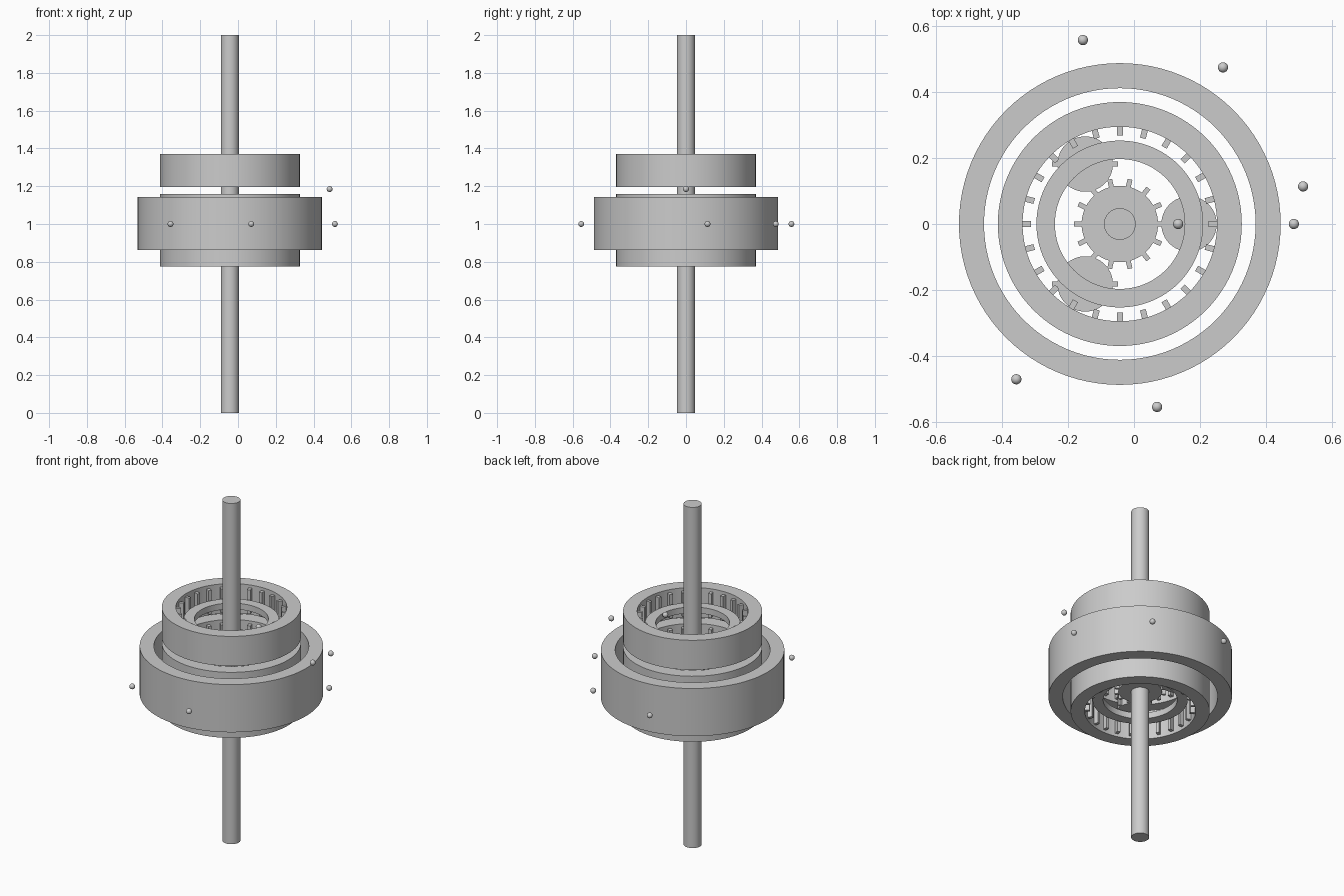
import bpy, bmesh, math
from mathutils import Matrix

if "Cube" in bpy.data.objects:
    bpy.data.objects.remove(bpy.data.objects["Cube"])

AX = -0.043  # gear axis in x


def finish(name, bm, smooth=True):
    bmesh.ops.recalc_face_normals(bm, faces=bm.faces)
    me = bpy.data.meshes.new(name)
    bm.to_mesh(me)
    bm.free()
    ob = bpy.data.objects.new(name, me)
    bpy.context.collection.objects.link(ob)
    if smooth:
        bpy.context.view_layer.objects.active = ob
        ob.select_set(True)
        bpy.ops.object.shade_smooth_by_angle(angle=math.radians(30))
        ob.select_set(False)
    return ob


def add_tube(bm, ro, ri, z0, z1, n=96):
    loops = []
    for r, z in ((ro, z0), (ro, z1), (ri, z1), (ri, z0)):
        loops.append([bm.verts.new((AX + r * math.cos(2 * math.pi * i / n),
                                    r * math.sin(2 * math.pi * i / n), z)) for i in range(n)])
    for k in range(4):
        a, b = loops[k], loops[(k + 1) % 4]
        for i in range(n):
            j = (i + 1) % n
            bm.faces.new((a[i], a[j], b[j], b[i]))


def add_disc(bm, x, y, r, z0, z1, n=64):
    bmesh.ops.create_cone(bm, cap_ends=True, segments=n, radius1=r, radius2=r, depth=z1 - z0,
                          matrix=Matrix.Translation((x, y, (z0 + z1) / 2)))


def add_teeth(bm, x, y, angles, r0, r1, width, z0, z1):
    for a in angles:
        m = (Matrix.Translation((x, y, (z0 + z1) / 2)) @ Matrix.Rotation(a, 4, 'Z')
             @ Matrix.Translation(((r0 + r1) / 2, 0, 0))
             @ Matrix.Diagonal((r1 - r0, width, z1 - z0, 1)))
        bmesh.ops.create_cube(bm, size=1, matrix=m)


def spread(n):
    return [2 * math.pi * i / n for i in range(n)]


# central shaft
bm = bmesh.new()
add_disc(bm, AX, 0, 0.048, 0, 2)
finish("shaft", bm)

# outer housing ring
bm = bmesh.new()
add_tube(bm, 0.488, 0.412, 0.862, 1.142)
finish("housing_ring", bm)

# three stacked internal ring gears, each with a carrier ring
for label, zc in (("lower", 0.861), ("middle", 1.072), ("upper", 1.283)):
    bm = bmesh.new()
    add_tube(bm, 0.37, 0.295, zc - 0.087, zc + 0.087)
    add_teeth(bm, AX, 0, spread(24), 0.269, 0.30, 0.018, zc - 0.07, zc + 0.07)
    finish(label + "_ring_gear", bm)
    bm = bmesh.new()
    add_tube(bm, 0.253, 0.197, zc - 0.018, zc + 0.018)
    finish(label + "_carrier", bm)

# sun gear
bm = bmesh.new()
add_disc(bm, AX, 0, 0.116, 0.895, 1.105)
add_teeth(bm, AX, 0, spread(14), 0.11, 0.139, 0.015, 0.895, 1.105)
finish("sun_gear", bm)

# planet gears
for i, a in enumerate(spread(3)):
    x, y = AX + 0.21 * math.cos(a), 0.21 * math.sin(a)
    bm = bmesh.new()
    add_disc(bm, x, y, 0.084, 0.895, 1.105)
    add_teeth(bm, x, y, spread(2), 0.078, 0.10, 0.015, 0.895, 1.105)
    finish("planet_gear_%d" % (i + 1), bm)

# small loose balls
balls = [(-0.155, 0.558, 1), (0.27, 0.475, 1), (0.513, 0.114, 1), (-0.357, -0.471, 1),
         (0.07, -0.555, 1), (0.485, 0, 1.185), (0.134, 0, 1.30)]
for i, p in enumerate(balls):
    bm = bmesh.new()
    bmesh.ops.create_uvsphere(bm, u_segments=24, v_segments=16, radius=0.0155,
                              matrix=Matrix.Translation(p))
    finish("ball_%d" % (i + 1), bm)
